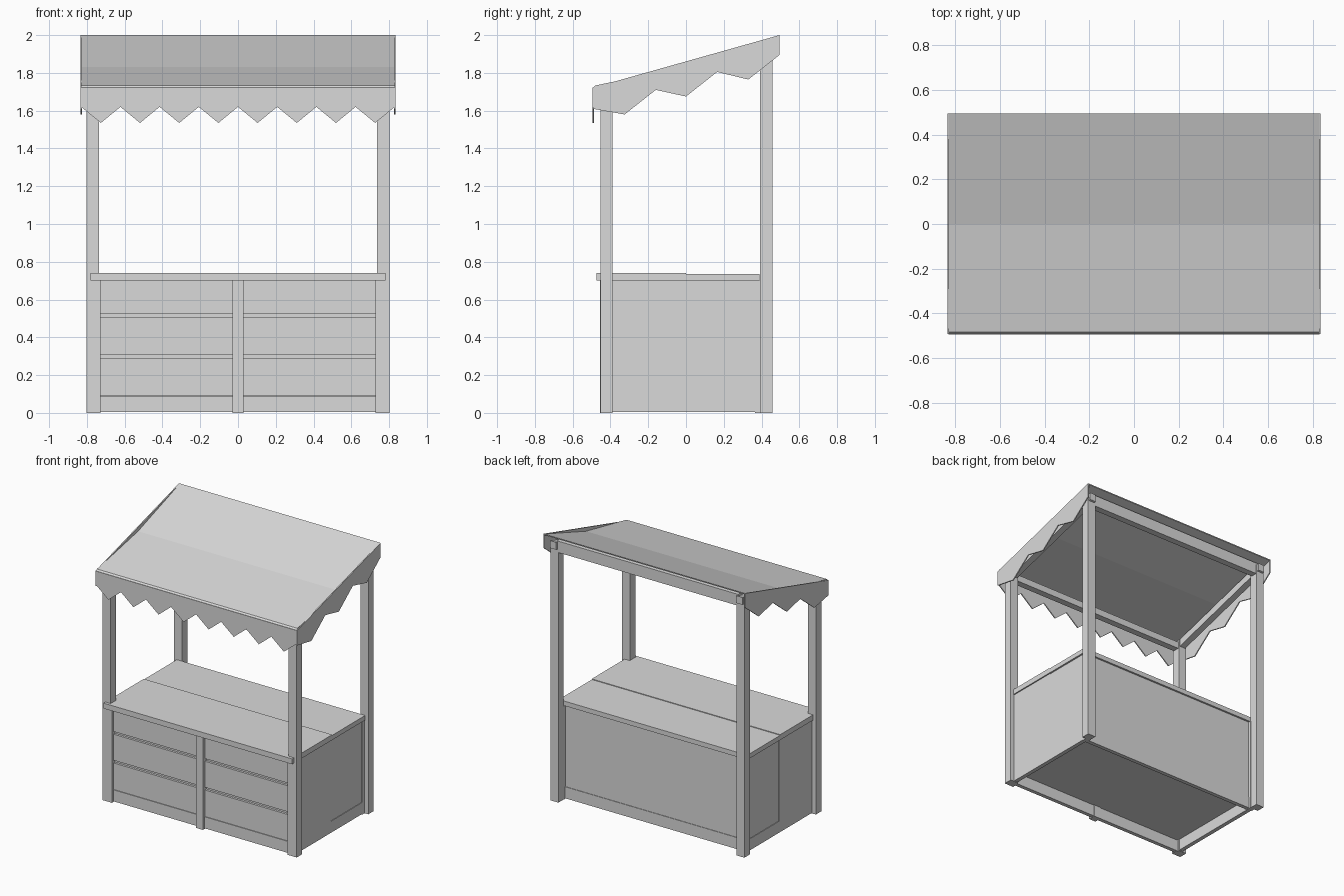
import bpy
import bmesh

if "Cube" in bpy.data.objects:
    bpy.data.objects.remove(bpy.data.objects["Cube"])

grey = bpy.data.materials.new("plain_grey")
grey.diffuse_color = (0.7, 0.7, 0.7, 1)
grey.use_nodes = True
grey.node_tree.nodes["Principled BSDF"].inputs["Base Color"].default_value = grey.diffuse_color


def prism(name, profile, axis, a, b):
    """Extrude a profile: axis 'x' takes (y, z) points, axis 'y' takes (x, z) points."""
    def put(p, t):
        return (t, p[0], p[1]) if axis == 'x' else (p[0], t, p[1])
    n = len(profile)
    verts = [put(p, a) for p in profile] + [put(p, b) for p in profile]
    faces = [tuple(range(n)), tuple(reversed(range(n, 2 * n)))]
    faces += [(i, i + n, (i + 1) % n + n, (i + 1) % n) for i in range(n)]
    me = bpy.data.meshes.new(name)
    me.from_pydata(verts, [], faces)
    me.materials.append(grey)
    bm = bmesh.new()
    bm.from_mesh(me)
    bmesh.ops.recalc_face_normals(bm, faces=bm.faces)
    bm.to_mesh(me)
    bm.free()
    ob = bpy.data.objects.new(name, me)
    bpy.context.collection.objects.link(ob)
    return ob


def box(name, x0, x1, y0, y1, z0, z1):
    return prism(name, [(y0, z0), (y1, z0), (y1, z1), (y0, z1)], 'x', x0, x1)


def both(name, x0, x1, *rest):
    """Matching boxes on the left and right."""
    box("right_" + name, x0, x1, *rest)
    box("left_" + name, -x1, -x0, *rest)


def both_prism(name, profile, x0, x1):
    prism("right_" + name, profile, 'x', x0, x1)
    prism("left_" + name, profile, 'x', -x1, -x0)


# Counter body with a raised floor, and the two counter tops
box("counter_core", -0.75, 0.75, -0.415, 0.36, 0.09, 0.70)
box("counter_top_front", -0.78, 0.78, -0.475, 0.0, 0.70, 0.74)
box("counter_top_back", -0.78, 0.78, 0.0, 0.39, 0.70, 0.735)

# Front boards and stiles
box("front_baseboard", -0.74, 0.74, -0.434, -0.405, 0.004, 0.09)
for i, (z0, z1) in enumerate([(0.092, 0.29), (0.31, 0.505), (0.525, 0.70)]):
    box(f"front_plank_{i}", -0.74, 0.74, -0.432, -0.41, z0, z1)
box("front_centre_stile", -0.028, 0.028, -0.455, -0.40, 0, 0.70)
both("front_stile", 0.727, 0.80, -0.453, -0.40, 0, 0.70)

# Back panel, baseboard and corner stiles
box("back_panel", -0.76, 0.76, 0.35, 0.376, 0.09, 0.70)
box("back_baseboard", -0.76, 0.76, 0.35, 0.38, 0.004, 0.09)
both("back_stile", 0.735, 0.772, 0.365, 0.397, 0, 0.70)

# Side panels, rear half set back above a baseboard
both("panel_front", 0.74, 0.771, -0.40, 0.0, 0.004, 0.70)
both("panel_back", 0.74, 0.767, 0.0, 0.365, 0.09, 0.70)
both("baseboard", 0.74, 0.771, 0.0, 0.365, 0.004, 0.09)

# Tall posts with tops cut to the roof slope
for name, y0, y1, z0, z1 in (("front_post", -0.453, -0.388, 1.695, 1.71),
                             ("back_post", 0.393, 0.457, 1.925, 1.945)):
    both_prism(name, [(y0, 0), (y1, 0), (y1, z1), (y0, z0)], 0.737, 0.803)

# Sloping roof rails, rear ends showing past the back posts
both_prism("roof_rail", [(-0.45, 1.64), (0.47, 1.895), (0.47, 1.95), (-0.45, 1.695)],
           0.745, 0.795)

# Cross rails under the roof
box("front_roof_rail", -0.75, 0.75, -0.445, -0.395, 1.64, 1.69)
box("back_roof_rail", -0.75, 0.75, 0.405, 0.455, 1.87, 1.955)

# Sagging cloth roof
top = [(-0.492, 1.722), (-0.482, 1.733), (0.0, 1.832), (0.495, 2.0)]
prism("roof_cloth", top + [(y, z - 0.008) for y, z in reversed(top)], 'x', -0.83, 0.83)

# Zigzag side valances
both_prism("valance", [(-0.493, 1.61), (-0.325, 1.58), (-0.16, 1.71), (0, 1.675),
                       (0.165, 1.805), (0.33, 1.765), (0.495, 1.895), (0.495, 2.0),
                       (-0.493, 1.722)], 0.827, 0.835)

# Zigzag front valance
teeth, half = 8, 0.83
step = 2 * half / teeth
zigzag = [(-half + i * step / 2, 1.535 if i % 2 else 1.62) for i in range(2 * teeth + 1)]
prism("front_valance", zigzag + [(half, 1.722), (-half, 1.722)], 'y', -0.495, -0.487)
